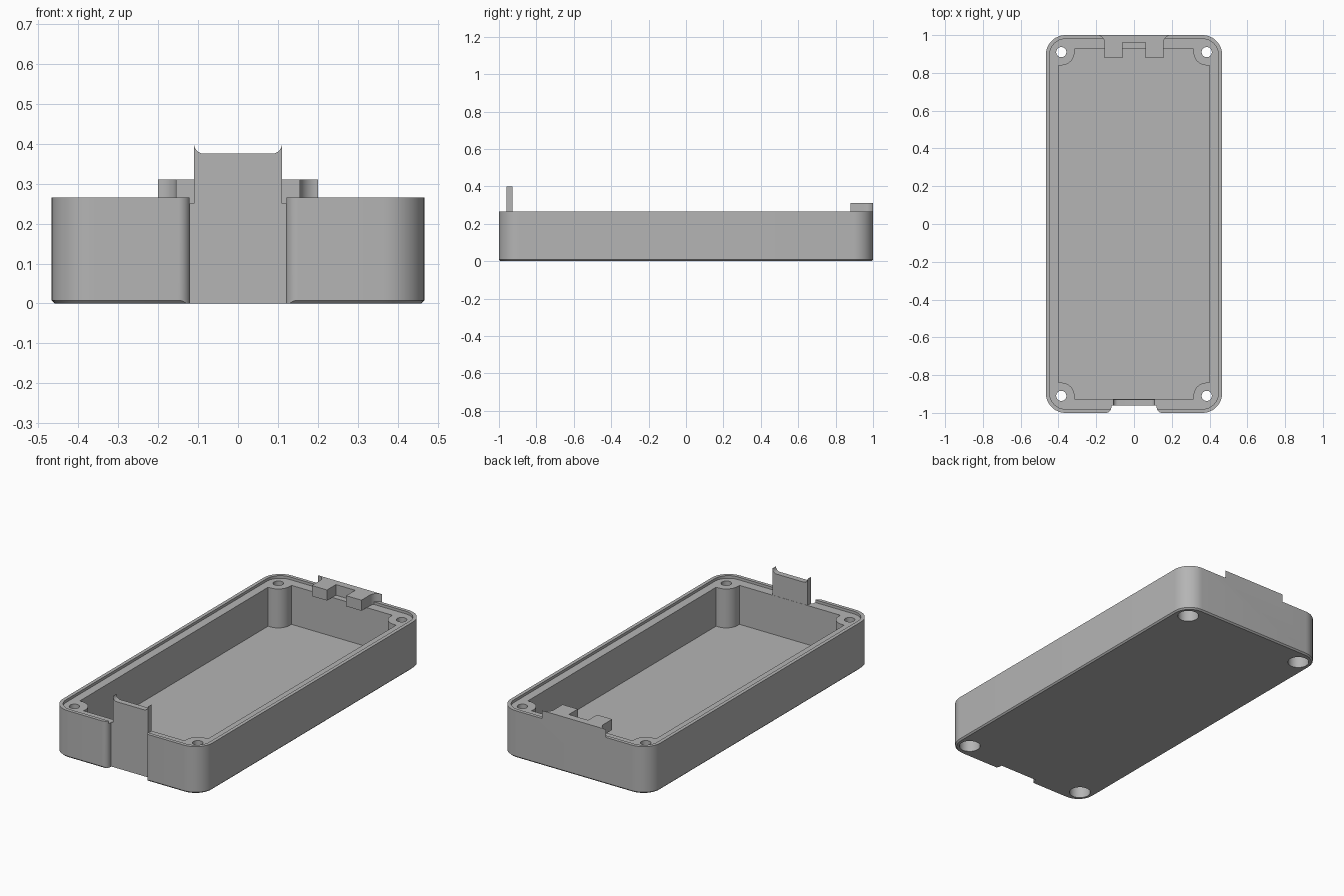
import bpy
import bmesh
from math import cos, sin, radians

cube = bpy.data.objects.get("Cube")
if cube:
    bpy.data.objects.remove(cube, do_unlink=True)

grey = bpy.data.materials.new("plain grey plastic")
grey.use_nodes = True
colour = (0.46, 0.46, 0.46, 1)
grey.diffuse_color = colour
grey.node_tree.nodes["Principled BSDF"].inputs["Base Color"].default_value = colour

HALF_X, HALF_Y, TOP, LEDGE, FLOOR = 0.467, 1.0, 0.265, 0.25, 0.03
POST_X, POST_Y, POST_R = 0.385, 0.91, 0.07


def arc(cx, cy, r, start, end, steps=12):
    angles = [radians(start + (end - start) * i / steps) for i in range(steps + 1)]
    return [(cx + r * cos(a), cy + r * sin(a)) for a in angles]


def rounded_rect(hx, hy, r):
    points = []
    for i, (sx, sy) in enumerate([(1, 1), (-1, 1), (-1, -1), (1, -1)]):
        points += arc(sx * (hx - r), sy * (hy - r), r, 90 * i, 90 * i + 90)
    return points


def mirror_x(half):
    return half + [(-x, y) for x, y in reversed(half)]


def loft(name, sections, place=lambda x, y, z: (x, y, z)):
    """Closed solid through matching outlines, each given with its height."""
    bm = bmesh.new()
    rings = [[bm.verts.new(place(x, y, z)) for x, y in outline] for outline, z in sections]
    bm.faces.new(rings[0])
    bm.faces.new(rings[-1])
    n = len(rings[0])
    for low, high in zip(rings, rings[1:]):
        for i in range(n):
            j = (i + 1) % n
            bm.faces.new((low[i], low[j], high[j], high[i]))
    bmesh.ops.recalc_face_normals(bm, faces=bm.faces)
    mesh = bpy.data.meshes.new(name)
    bm.to_mesh(mesh)
    bm.free()
    mesh.materials.append(grey)
    obj = bpy.data.objects.new(name, mesh)
    bpy.context.collection.objects.link(obj)
    return obj


def prism(name, outline, z0, z1):
    return loft(name, [(outline, z0), (outline, z1)])


def combine(target, tool, operation):
    mod = target.modifiers.new(operation, "BOOLEAN")
    mod.operation, mod.solver, mod.object = operation, "EXACT", tool
    bpy.context.view_layer.objects.active = target
    bpy.ops.object.modifier_apply(modifier=mod.name)
    bpy.data.objects.remove(tool, do_unlink=True)


# Outer tray with a small chamfer round the bottom
edge = 0.008
outer = rounded_rect(HALF_X, HALF_Y, 0.105)
inset = rounded_rect(HALF_X - edge, HALF_Y - edge, 0.105 - edge)
case = loft("case_tray", [(inset, 0), (outer, edge), (outer, TOP)])

# Recessed ledge inside the rim
combine(case, prism("ledge_cut", rounded_rect(0.447, 0.98, 0.085), LEDGE, 0.5), "DIFFERENCE")

# Cavity, stepping round a screw post in each corner
quarter = [(0.40, POST_Y - POST_R)]
quarter += arc(POST_X, POST_Y, POST_R, 270, 180) + [(POST_X - POST_R, 0.927)]
back_half = mirror_x(quarter)
cavity = back_half + [(x, -y) for x, y in reversed(back_half)]
combine(case, prism("cavity_cut", cavity, FLOOR, 0.5), "DIFFERENCE")

# Screw holes with wide bores from below
for sx in (-1, 1):
    for sy in (-1, 1):
        for radius, z0, z1 in ((0.027, 0.05, 0.5), (0.056, -0.1, 0.15)):
            ring = arc(sx * POST_X, sy * POST_Y, radius, 0, 360, 32)[:-1]
            combine(case, prism("hole_cut", ring, z0, z1), "DIFFERENCE")

# Front notch with rounded mouth
notch = [(0.12, -0.96)] + arc(0.15, -0.97, 0.03, 180, 270) + [(0.15, -1.1)]
combine(case, prism("notch_cut", mirror_x(notch), -0.1, 0.5), "DIFFERENCE")

# Upright front tab with a scooped top
tab = [(0.11, 0.2)] + arc(0.085, 0.40, 0.025, 0, -90)
front_tab = loft("front_tab", [(mirror_x(tab), -0.96), (mirror_x(tab), -0.928)],
                 lambda x, y, z: (x, z, y))
combine(case, front_tab, "UNION")

# Raised rear catch: flared plate with two inward blocks
catch = arc(0.2, 0.955, 0.045, 90, 180) + [(0.155, 0.88), (0.06, 0.88), (0.06, 0.96)]
combine(case, prism("rear_catch", mirror_x(catch), LEDGE, 0.31), "UNION")

bpy.ops.object.select_all(action="DESELECT")
case.select_set(True)
bpy.context.view_layer.objects.active = case
bpy.ops.object.shade_smooth_by_angle(angle=radians(30))
